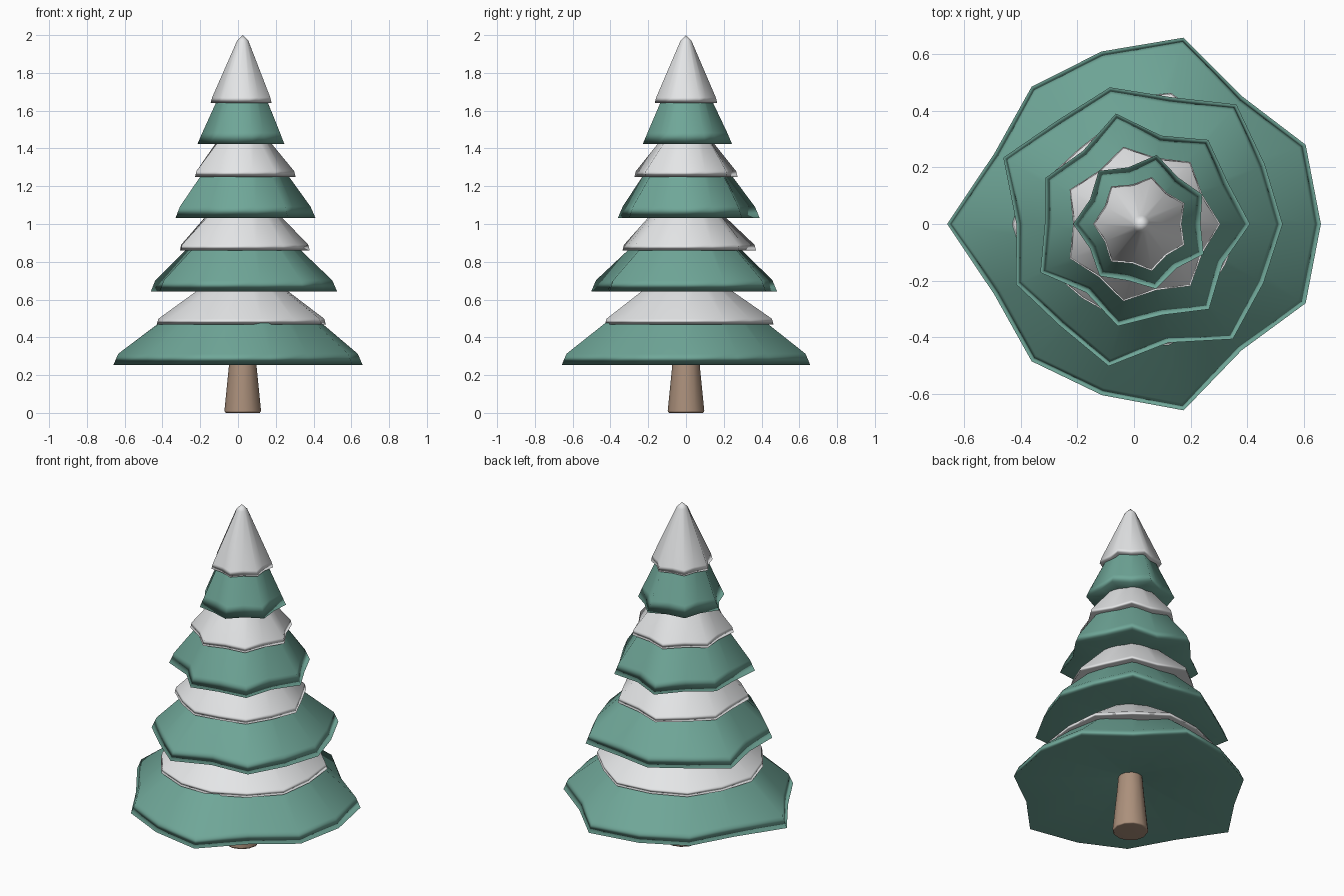
import bpy
import bmesh
from math import cos, sin, pi

if "Cube" in bpy.data.objects:
    bpy.data.objects.remove(bpy.data.objects["Cube"], do_unlink=True)

AXIS_X = 0.025  # the trunk axis sits slightly right of the middle
POINTS = 14     # corners around every tier


def make_material(name, rgb):
    mat = bpy.data.materials.new(name)
    mat.use_nodes = True
    color = (*rgb, 1.0)
    mat.diffuse_color = color
    shader = mat.node_tree.nodes["Principled BSDF"]
    shader.inputs["Base Color"].default_value = color
    shader.inputs["Roughness"].default_value = 0.8
    return mat


green = make_material("needle green", (0.16, 0.385, 0.315))
white = make_material("snow white", (0.8, 0.81, 0.82))
brown = make_material("bark brown", (0.41, 0.28, 0.20))


def stack_rings(name, rings, mat):
    """Closed smooth solid through rings given as (list of radii, height)."""
    bm = bmesh.new()
    loops = []
    for radii, z in rings:
        step = 2 * pi / len(radii)
        loops.append([bm.verts.new((AXIS_X + r * cos(i * step), r * sin(i * step), z))
                      for i, r in enumerate(radii)])
    for low, high in zip(loops, loops[1:]):
        for i in range(len(low)):
            j = (i + 1) % len(low)
            bm.faces.new((low[i], low[j], high[j], high[i]))
    bm.faces.new(loops[0][::-1])
    # The top closes in a fan around a centre point
    top_z = rings[-1][1]
    tip = bm.verts.new((AXIS_X, 0, top_z + rings[-1][0][0]))
    last = loops[-1]
    for i in range(len(last)):
        bm.faces.new((last[i], last[(i + 1) % len(last)], tip))
    bmesh.ops.recalc_face_normals(bm, faces=bm.faces[:])
    for face in bm.faces:
        face.smooth = True
    mesh = bpy.data.meshes.new(name)
    bm.to_mesh(mesh)
    bm.free()
    mesh.materials.append(mat)
    obj = bpy.data.objects.new(name, mesh)
    bpy.context.collection.objects.link(obj)
    # Large faces stay flat in shading, the thin lips take the blend
    weighted = obj.modifiers.new("weighted normals", "WEIGHTED_NORMAL")
    weighted.mode = "FACE_AREA"


def add_tier(name, radii, z, lip_in, lip_up, top_r, top_z, mat):
    """Skirt with a dished underside, an uneven hem, a thin lip and a round top."""
    dish = ([0.05] * POINTS, z + 0.13 * radii[0])
    lip = [r - lip_in for r in radii]
    stack_rings(name, [dish, (radii, z), (lip, z + lip_up),
                       ([top_r] * POINTS, top_z)], mat)


def hundredths(values):
    return [v / 100 for v in values]


def zigzag(even, odd):
    return [even, odd] * (POINTS // 2)


# Trunk with a slightly rounded foot
trunk_profile = ((0.09, 0), (0.097, 0.01), (0.073, 0.25), (0.06, 0.4))
stack_rings("trunk", [([r] * 12, z) for r, z in trunk_profile], brown)

# Branch tiers: hem radii in hundredths, hem height, top radius, top height
branch_tiers = {
    "bottom": ((63.5, 64.5, 57.5, 67.5, 62.5, 62, 57.5, 68.5, 57.5, 62, 62, 67.5, 57, 64.5),
               0.253, 0.20, 0.66),
    "lower": ((50, 48.5, 54, 46, 49.5, 47, 54, 44, 49, 46, 51.5, 43, 52, 48),
              0.642, 0.12, 1.04),
    "upper": ((38.5, 34, 38, 32, 40, 33, 37.5, 34, 39.5, 31, 37, 33, 38.5, 32),
              1.032, 0.13, 1.41),
    "top": ((21, 24, 21, 25, 20.5, 24, 20, 24, 20, 23.5, 20.5, 23.5, 20, 24.5),
            1.423, 0.07, 1.8),
}
for label, (hem, z, top_r, top_z) in branch_tiers.items():
    add_tier(label + "_branches", hundredths(hem), z, 0.026, 0.06, top_r, top_z, green)

# Snow lying on the three lower tiers and pointed snow cap
snow_tiers = {
    "bottom_snow": (hundredths((44, 46.5, 44, 47.5, 45, 46, 44, 45.5, 44, 45, 44, 44, 44, 46)),
                    0.468, 0.14, 0.72),
    "lower_snow": (hundredths((35.5, 32.5, 36, 32, 38, 34.5, 37, 32.5, 36.5, 33.5, 34.5, 32, 35, 33)),
                   0.86, 0.14, 1.105),
    "upper_snow": (zigzag(0.28, 0.24), 1.25, 0.10, 1.49),
    "snow_cap": (zigzag(0.143, 0.17), 1.64, 0.03, 1.97),
}
for label, (hem, z, top_r, top_z) in snow_tiers.items():
    add_tier(label, hem, z, 0.008, 0.03, top_r, top_z, white)
